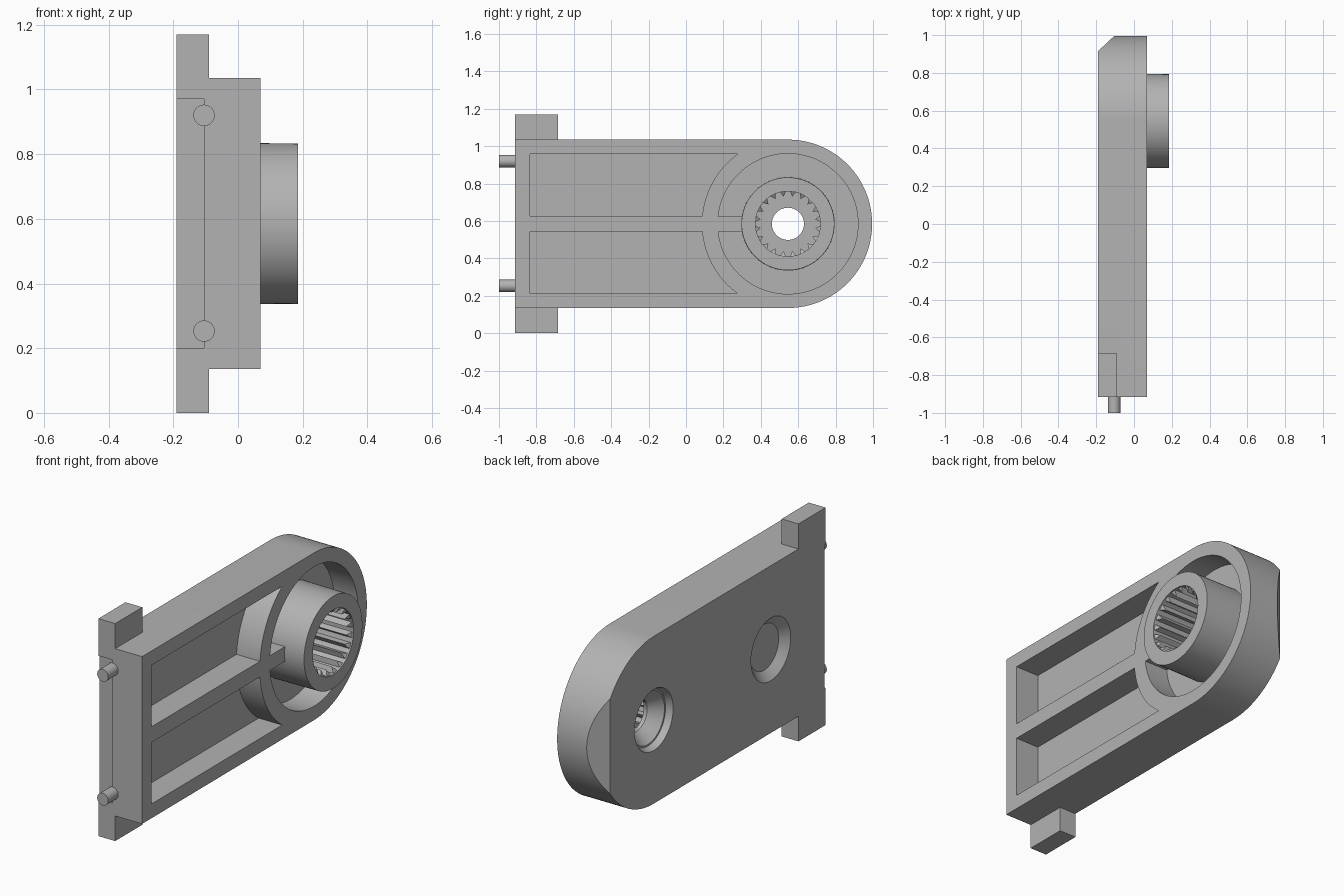
import bpy, bmesh
from math import pi, sin, cos, asin
from mathutils import Matrix, Vector

CY, CZ = 0.545, 0.585          # hub axis
BACK, FACE, FLOOR = -0.19, 0.07, -0.07

cube = bpy.data.objects.get("Cube")
if cube:
    bpy.data.objects.remove(cube, do_unlink=True)

grey = bpy.data.materials.new("grey plastic")
grey.use_nodes = True
colour = (0.45, 0.45, 0.45, 1)
grey.diffuse_color = colour
grey.node_tree.nodes["Principled BSDF"].inputs["Base Color"].default_value = colour


def finish(name, bm):
    bmesh.ops.recalc_face_normals(bm, faces=bm.faces)
    mesh = bpy.data.meshes.new(name)
    bm.to_mesh(mesh)
    bm.free()
    mesh.materials.append(grey)
    ob = bpy.data.objects.new(name, mesh)
    bpy.context.collection.objects.link(ob)
    return ob


def prism(name, outline, x0, x1):
    """Extrude a (y, z) outline along x."""
    bm = bmesh.new()
    face = bm.faces.new([bm.verts.new((x0, y, z)) for y, z in outline])
    ext = bmesh.ops.extrude_face_region(bm, geom=[face])
    verts = [g for g in ext["geom"] if isinstance(g, bmesh.types.BMVert)]
    bmesh.ops.translate(bm, verts=verts, vec=(x1 - x0, 0, 0))
    return finish(name, bm)


def box(name, x0, x1, y0, y1, z0, z1):
    return prism(name, [(y0, z0), (y1, z0), (y1, z1), (y0, z1)], x0, x1)


def cone(name, start, end, r0, r1, segments=96):
    """Round solid running from one point to another."""
    a, b = Vector(start), Vector(end)
    turn = (b - a).to_track_quat('Z', 'Y').to_matrix().to_4x4()
    bm = bmesh.new()
    bmesh.ops.create_cone(bm, cap_ends=True, segments=segments, radius1=r0, radius2=r1,
                          depth=(b - a).length, matrix=Matrix.Translation((a + b) / 2) @ turn)
    return finish(name, bm)


def x_cone(name, x0, x1, r0, r1, y=CY):
    return cone(name, (x0, y, CZ), (x1, y, CZ), r0, r1)


def arc(r, a0, a1, n=48):
    return [(CY + r * cos(a0 + (a1 - a0) * i / n), CZ + r * sin(a0 + (a1 - a0) * i / n))
            for i in range(n + 1)]


def combine(target, tools, operation='DIFFERENCE'):
    for tool in tools:
        mod = target.modifiers.new("join", 'BOOLEAN')
        mod.operation, mod.solver, mod.object = operation, 'EXACT', tool
        graph = bpy.context.evaluated_depsgraph_get()
        mesh = bpy.data.meshes.new_from_object(target.evaluated_get(graph))
        target.modifiers.clear()
        target.data = mesh
        bpy.data.objects.remove(tool, do_unlink=True)


# Arm body with rounded end and locating tabs
arm = prism("arm_body", [(-0.915, CZ - 0.45)] + arc(0.45, -pi / 2, pi / 2, 64)
            + [(-0.915, CZ + 0.45)], BACK, FACE)
combine(arm, [box("tab", BACK, -0.09, -0.915, -0.685, z0, z1)
              for z0, z1 in ((0, 0.2), (0.97, 1.17))], 'UNION')

# Long pockets above and below the centre rib
cutters = []
for side in (1, -1):
    curve = arc(0.46, pi - asin(0.042 / 0.46), pi - asin(0.373 / 0.46), 32)
    outline = [(-0.835, CZ + 0.373), (-0.835, CZ + 0.042)] + curve
    cutters.append(prism("pocket", [(y, CZ + side * (z - CZ)) for y, z in outline],
                         FLOOR, 0.2))

# Ring-shaped pocket around the hub, interrupted by the rib
gap_out, gap_in = asin(0.04 / 0.375), asin(0.04 / 0.2)
cutters.append(prism("ring_pocket", arc(0.375, -pi + gap_out, pi - gap_out, 96)
                     + arc(0.2, pi - gap_in, -pi + gap_in, 96), FLOOR, 0.2))

# Bore, through hole, countersinks, end chamfer and front recess
cutters += [
    x_cone("bore", FLOOR, 0.2, 0.19, 0.19),
    x_cone("through_hole", -0.3, 0.1, 0.086, 0.086),
    x_cone("countersink_rim", -0.2, -0.155, 0.168, 0.15),
    x_cone("countersink", -0.16, -0.09, 0.145, 0.086),
    x_cone("dimple", -0.2, -0.15, 0.18, 0.123, y=-0.45),
    box("front_recess", -0.3, -0.105, -1.0, -0.905, 0.2, 0.97),
]
bm = bmesh.new()
corner = [bm.verts.new((x, y, 0)) for x, y in ((-0.29, 0.821), (-0.01, 1.085), (-0.29, 1.085))]
ext = bmesh.ops.extrude_face_region(bm, geom=[bm.faces.new(corner)])
bmesh.ops.translate(bm, vec=(0, 0, 1.3),
                    verts=[g for g in ext["geom"] if isinstance(g, bmesh.types.BMVert)])
cutters.append(finish("end_chamfer", bm))
combine(arm, cutters)

# Hub tube
hub = x_cone("hub", FLOOR - 0.01, 0.185, 0.25, 0.248)
combine(hub, [x_cone("hub_bore", -0.2, 0.3, 0.174, 0.174)])

# Spline teeth inside the hub, with sloping ends
TEETH = 20
bm = bmesh.new()
for i in range(TEETH):
    turn = Matrix.Rotation(2 * pi * (i + 0.5) / TEETH, 4, 'X')
    rings = []
    for x, tip_x in ((FLOOR - 0.005, FLOOR - 0.005), (0.18, 0.16)):
        points = ((x, 0.178, -0.018), (tip_x, 0.147, 0), (x, 0.178, 0.018))
        rings.append([bm.verts.new(turn @ Vector(p) + Vector((0, CY, CZ))) for p in points])
    low, high = rings
    bm.faces.new(low)
    bm.faces.new(high)
    for k in range(3):
        j = (k + 1) % 3
        bm.faces.new((low[k], low[j], high[j], high[k]))
finish("spline_teeth", bm)

# Front pegs
pegs = [cone(name, (-0.105, -0.89, z), (-0.105, -1.0, z), 0.033, 0.033, 32)
        for name, z in (("lower_peg", 0.253), ("upper_peg", 0.92))]

# Smooth the round parts, keep edges sharp
for ob in [arm, hub] + pegs:
    bpy.ops.object.select_all(action='DESELECT')
    ob.select_set(True)
    bpy.context.view_layer.objects.active = ob
    bpy.ops.object.shade_smooth_by_angle(angle=0.35)
